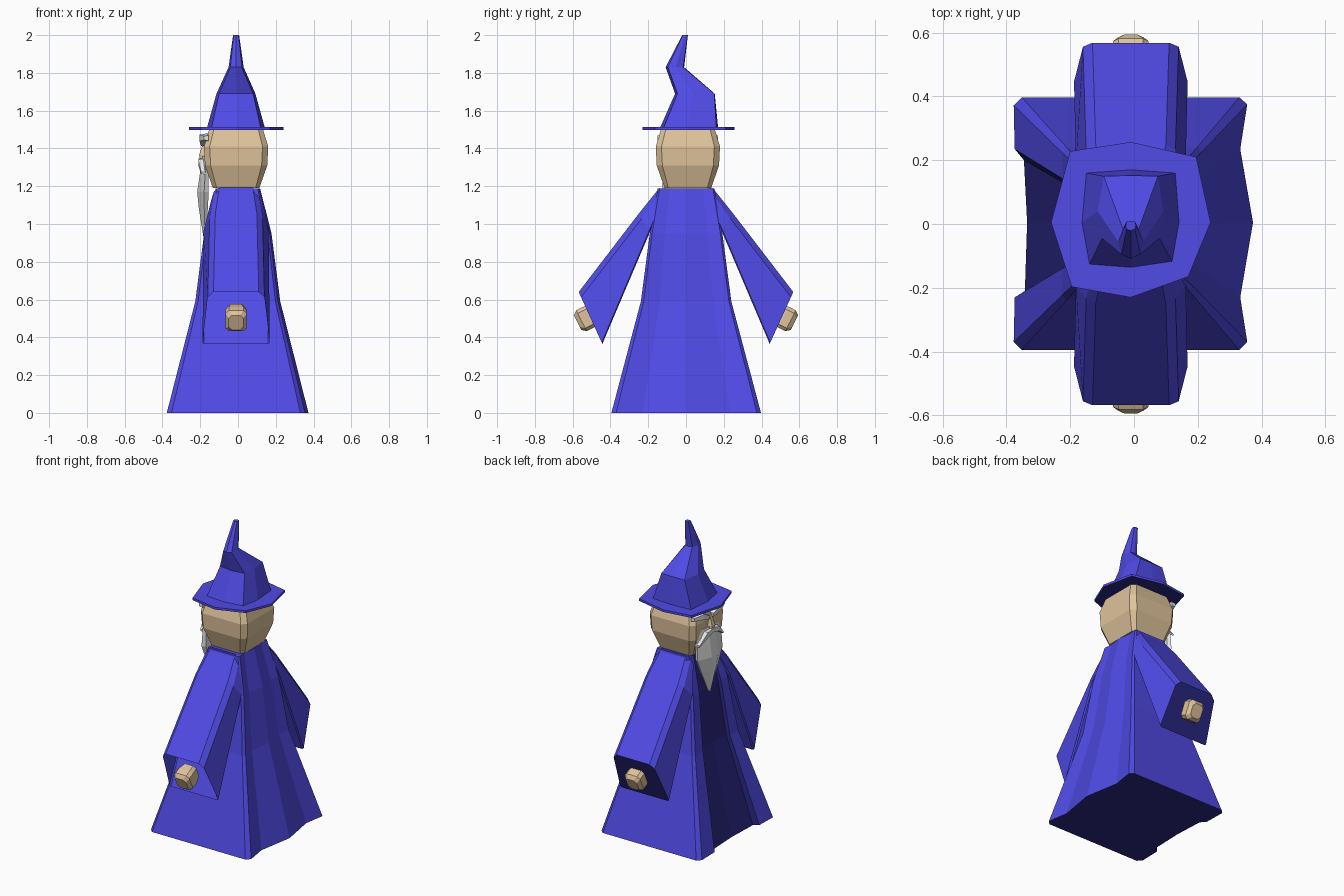
import bpy, bmesh, math
from mathutils import Vector

if "Cube" in bpy.data.objects:
    bpy.data.objects.remove(bpy.data.objects["Cube"], do_unlink=True)


def material(name, rgb):
    m = bpy.data.materials.new(name)
    m.use_nodes = True
    m.diffuse_color = (*rgb, 1)
    m.node_tree.nodes["Principled BSDF"].inputs["Base Color"].default_value = (*rgb, 1)
    return m


BLUE = material("robe blue", (0.08, 0.07, 0.79))
NAVY = material("lining navy", (0.024, 0.021, 0.23))
SKIN = material("skin", (0.74, 0.55, 0.33))
GREY = material("hair grey", (0.8, 0.8, 0.8))


def loft(name, rings, mat, open_end=False):
    """Skin a list of equally long point rings and cap the ends."""
    bm = bmesh.new()
    vs = [[bm.verts.new(p) for p in ring] for ring in rings]
    n = len(vs[0])
    for a, b in zip(vs, vs[1:]):
        for i in range(n):
            j = (i + 1) % n
            bm.faces.new((a[i], a[j], b[j], b[i]))
    bm.faces.new(vs[0])
    if not open_end:
        bm.faces.new(vs[-1])
    bmesh.ops.recalc_face_normals(bm, faces=bm.faces)
    me = bpy.data.meshes.new(name)
    bm.to_mesh(me)
    bm.free()
    me.materials.append(mat)
    ob = bpy.data.objects.new(name, me)
    bpy.context.collection.objects.link(ob)
    return ob


def paint(ob, mat, rule):
    """Give a second colour to the faces whose centre and normal fit the rule."""
    ob.data.materials.append(mat)
    for p in ob.data.polygons:
        if rule(p.center, p.normal):
            p.material_index = 1


def chamfered(cx, cy, z, hx, hy, c):
    """Horizontal rectangle with cut corners."""
    pts = [(hx, hy - c), (hx - c, hy), (c - hx, hy), (-hx, hy - c),
           (-hx, c - hy), (c - hx, -hy), (hx - c, -hy), (hx, c - hy)]
    return [(cx + x, cy + y, z) for x, y in pts]


# Robe: a folded hem outline with a recessed front panel, shrunk upward
hem = [(-.377, .372), (-.352, .397), (.33, .397), (.355, .375), (.333, .235),
       (.373, .005), (.333, -.23), (.355, -.37), (.33, -.395), (-.352, -.395),
       (-.377, -.37), (-.374, -.23), (-.342, -.21), (-.335, .005),
       (-.345, .2), (-.374, .235)]
steps = [(0, 1, 1), (.59, .6, .605), (.95, .475, .485), (1.187, .315, .38)]
robe = loft("robe", [[(x * sx, y * sy, z) for x, y in hem] for z, sx, sy in steps], BLUE)
# Dark underside and front panel
paint(robe, NAVY, lambda c, n: n.z < -.9 or (c.x < -.05 and abs(c.y) < -.75 * c.x))


# Sleeves: cut-corner sections running from the shoulder to a wide cuff
def sleeve_ring(side, top, bottom, wt, wb, c=.03, cb=.008):
    t, b = Vector(top), Vector(bottom)
    length = (b - t).length
    half = [(wt - c, 0), (wt, min(.3, c / length)),
            (wb, 1 - min(.3, cb / length)), (wb - cb, 1)]
    section = half + [(-w, f) for w, f in reversed(half)]
    return [(w - .01, side * t.lerp(b, f).x, t.lerp(b, f).y) for w, f in section]


for side, label in ((-1, "right"), (1, "left")):
    sleeve = loft(f"sleeve_{label}", [
        sleeve_ring(side, (.14, 1.192), (.12, 1.125), .118, .13),
        sleeve_ring(side, (.25, 1.055), (.19, .96), .14, .172),
        sleeve_ring(side, (.568, .64), (.443, .365), .15, .178)],
        BLUE, open_end=side < 0)
    if side > 0:
        # Dark cuff opening
        paint(sleeve, NAVY, lambda c, n: c.z < .55)

    # Hand: stubby block leaving the cuff at right angles
    out = Vector((0, side * .89, -.45))
    up = Vector((0, side * .45, .89))
    start = Vector((-.01, side * .50, .515))
    rings = []
    for d, s in ((-.03, .85), (.02, 1), (.06, 1), (.083, .7)):
        rings.append([start + out * d + Vector((x, 0, 0)) + up * y
                      for x, y, _ in chamfered(0, 0, 0, .056 * s, .062 * s, .018)])
    loft(f"hand_{label}", rings, SKIN)

# Head
loft("head", [chamfered(-.01, .01, z, h, h, c) for z, h, c in
              ((1.19, .123, .02), (1.31, .165, .03),
               (1.41, .17, .03), (1.502, .142, .025))], SKIN)

# Hat: uneven eight-sided brim with a dark underside, and a crooked crown
brim = [(-.01, .257), (.195, .21), (.24, .005), (.17, -.165),
        (-.01, -.23), (-.195, -.197), (-.26, .005), (-.2, .228)]
hat_brim = loft("hat_brim", [[(x, y, z) for x, y in brim] for z in (1.498, 1.513)], BLUE)
paint(hat_brim, NAVY, lambda c, n: n.z < -.9)
crown = [
    (1.51, [(-.01, .17), (.13, .16), (.142, .005), (.12, -.118),
            (-.01, -.137), (-.14, -.127), (-.164, .005), (-.15, .16)]),
    (1.69, [(-.01, .152), (.075, .15), (.092, .04), (.08, -.045),
            (-.01, -.058), (-.1, -.045), (-.114, .04), (-.095, .15)]),
    (1.83, [(-.01, -.01), (.015, -.015), (.03, -.055), (.02, -.095),
            (-.01, -.108), (-.04, -.095), (-.05, -.055), (-.035, -.015)]),
    (2.0, [(-.01, .01), (.003, .008), (.006, -.004), (.003, -.017),
           (-.01, -.02), (-.023, -.017), (-.026, -.004), (-.023, .008)])]
loft("hat_crown", [[(x, y, z) for x, y in ring] for z, ring in crown], BLUE)

# Beard: ridged wedge tapering to a point
beard = []
for z, back, front, h in ((1.36, -.155, -.188, .125), (1.17, -.155, -.216, .13),
                          (1.08, -.16, -.207, .09), (.925, -.168, -.182, .008)):
    edge = back * .6 + front * .4
    beard.append([(back, h * .9 + .005, z), (edge, h + .005, z),
                  (front, h * .25 + .005, z), (front, -h * .25 + .005, z),
                  (edge, -h + .005, z), (back, -h * .9 + .005, z)])
loft("beard", beard, GREY)

# Nose
loft("nose", [[(-.16, y + .005, z), (-.16, .005 - y, z), (f, .005 - y * .6, z), (f, y * .6 + .005, z)]
              for z, y, f in ((1.345, .028, -.203), (1.365, .028, -.206), (1.435, .014, -.183))], SKIN)


# Eyebrows and moustache: tapered tilted strips, one on each side of the face
def strip(name, side, stations):
    rings = []
    for y, z, h, front in stations:
        y = .01 + side * y
        rings.append([(-.155, y, z - h), (front, y, z - h * .7),
                      (front, y, z + h * .7), (-.155, y, z + h)])
    loft(name, rings, GREY)


for side, label in ((-1, "right"), (1, "left")):
    strip(f"eyebrow_{label}", side,
          ((.02, 1.425, .016, -.195), (.09, 1.455, .026, -.204), (.16, 1.455, .014, -.18)))
    strip(f"moustache_{label}", side,
          ((.0, 1.335, .018, -.208), (.06, 1.325, .024, -.21), (.125, 1.27, .008, -.195)))
